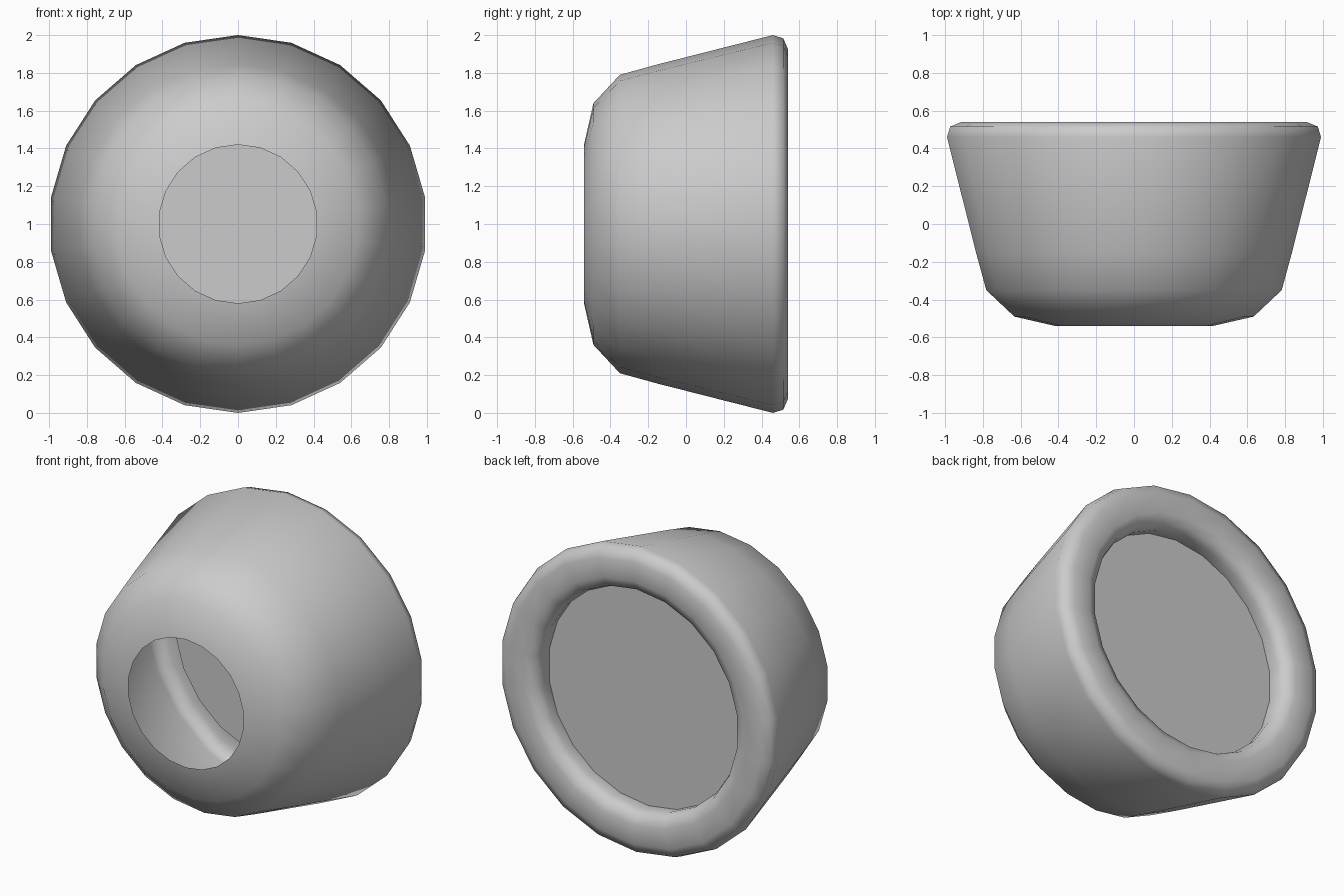
import bpy, bmesh
from math import sin, cos, pi

if "Cube" in bpy.data.objects:
    bpy.data.objects.remove(bpy.data.objects["Cube"])

SIDES = 22


def ring(bm, r, y):
    """A ring of vertices around the y axis, with one vertex at the top."""
    return [bm.verts.new((r * sin(2 * pi * i / SIDES), y, 1 + r * cos(2 * pi * i / SIDES)))
            for i in range(SIDES)]


def finish(bm, name, smooth):
    mesh = bpy.data.meshes.new(name)
    for f in bm.faces:
        f.smooth = smooth
    bm.to_mesh(mesh)
    bm.free()
    obj = bpy.data.objects.new(name, mesh)
    bpy.context.collection.objects.link(obj)
    return obj


# housing: thin open cup with a round front opening and a rolled back rim
profile = [(0.42, -0.54), (0.64, -0.49), (0.79, -0.35), (0.845, -0.15),
           (1.0, 0.46), (0.983, 0.515), (0.925, 0.54),
           (0.80, 0.54), (0.74, 0.515), (0.72, 0.46), (0.73, 0.385)]
bm = bmesh.new()
rings = [ring(bm, r, y) for r, y in profile]
for a, b in zip(rings, rings[1:]):
    for i in range(SIDES):
        j = (i + 1) % SIDES
        bm.faces.new((a[i], b[i], b[j], a[j]))
bm.normal_update()
# point the faces outward (the front lip must face -y)
if min(bm.faces, key=lambda f: f.calc_center_median().y).normal.y > 0:
    bmesh.ops.reverse_faces(bm, faces=bm.faces[:])
finish(bm, "housing", True)

# back plate: flat disc recessed inside the rim
bm = bmesh.new()
bm.faces.new(ring(bm, 0.73, 0.385))
bm.normal_update()
if bm.faces[:][0].normal.y < 0:
    bmesh.ops.reverse_faces(bm, faces=bm.faces[:])
finish(bm, "back_plate", False)
